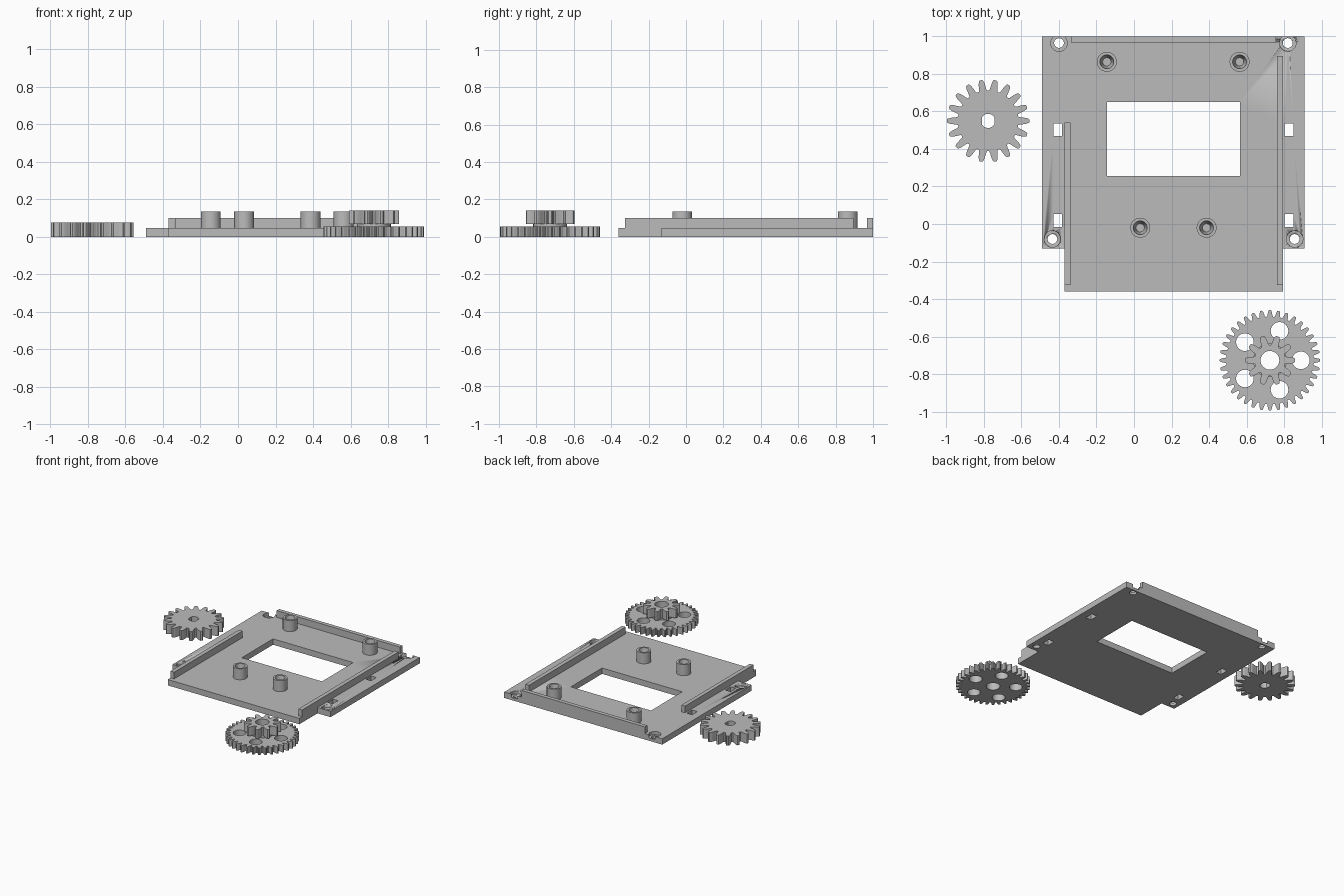
import bpy
import bmesh
from math import cos, sin, pi, radians, asin
from mathutils import Matrix

if "Cube" in bpy.data.objects:
    bpy.data.objects.remove(bpy.data.objects["Cube"], do_unlink=True)

grey = bpy.data.materials.new("plain grey")
grey.use_nodes = True
GREY = (0.5, 0.5, 0.5, 1)
grey.diffuse_color = GREY
grey.node_tree.nodes["Principled BSDF"].inputs["Base Color"].default_value = GREY


def finish(name, bm):
    """Turn a bmesh into a shaded object."""
    bmesh.ops.recalc_face_normals(bm, faces=bm.faces[:])
    mesh = bpy.data.meshes.new(name)
    bm.to_mesh(mesh)
    bm.free()
    mesh.materials.append(grey)
    obj = bpy.data.objects.new(name, mesh)
    bpy.context.collection.objects.link(obj)
    bpy.ops.object.select_all(action='DESELECT')
    obj.select_set(True)
    bpy.context.view_layer.objects.active = obj
    bpy.ops.object.shade_smooth_by_angle(angle=radians(30))
    return obj


def rect(x0, x1, y0, y1):
    return [(x0, y0), (x1, y0), (x1, y1), (x0, y1)]


def circle(x, y, r, n=32):
    return [(x + r * cos(2 * pi * i / n), y + r * sin(2 * pi * i / n)) for i in range(n)]


def prism(name, loops, z0, z1):
    """Extrude an outline with holes between two heights."""
    bm = bmesh.new()
    edges = []
    for loop in loops:
        vs = [bm.verts.new((x, y, z0)) for x, y in loop]
        edges += [bm.edges.new((vs[i - 1], vs[i])) for i in range(len(vs))]
    bmesh.ops.triangle_fill(bm, edges=edges, use_beauty=True, use_dissolve=False,
                            normal=(0, 0, 1))
    top = bmesh.ops.extrude_face_region(bm, geom=bm.faces[:])["geom"]
    bmesh.ops.translate(bm, vec=(0, 0, z1 - z0),
                        verts=[v for v in top if isinstance(v, bmesh.types.BMVert)])
    return finish(name, bm)


def lathe(name, profile, x, y, steps=32):
    """Revolve a radius/height profile about a vertical axis."""
    bm = bmesh.new()
    vs = [bm.verts.new((r, 0, z)) for r, z in profile]
    edges = [bm.edges.new(pair) for pair in zip(vs, vs[1:])]
    bmesh.ops.spin(bm, geom=vs + edges, cent=(0, 0, 0), axis=(0, 0, 1),
                   angle=2 * pi, steps=steps)
    bmesh.ops.remove_doubles(bm, verts=bm.verts[:], dist=0.0001)
    bmesh.ops.transform(bm, matrix=Matrix.Translation((x, y, 0)), verts=bm.verts[:])
    return finish(name, bm)


# Half of one tooth: fraction of the pitch from its middle, fraction of its height
HALF_TOOTH = [(0.40, 0), (0.33, 0.15), (0.28, 0.4), (0.22, 0.7), (0.15, 0.93), (0.09, 1)]


def gear_outline(x, y, root, tip, teeth):
    flank = [(-f, h) for f, h in HALF_TOOTH] + HALF_TOOTH[::-1]
    points = []
    for i in range(teeth):
        for f, h in flank:
            a, r = 2 * pi * (i + f) / teeth, root + (tip - root) * h
            points.append((x + r * cos(a), y + r * sin(a)))
    return points


# Base plate with window, slots and counterbored screw holes
PLATE = 0.047
outline = [(-0.37, -0.36), (0.795, -0.36), (0.795, -0.13), (0.91, -0.13),
           (0.91, 1), (-0.49, 1), (-0.49, -0.13), (-0.37, -0.13)]
screws = [(-0.40, 0.965), (0.82, 0.965), (-0.435, -0.08), (0.857, -0.08)]
loops = [outline, rect(-0.145, 0.565, 0.255, 0.65)]
for x in (-0.43, 0.803):
    for y in (-0.015, 0.47):
        loops.append(rect(x, x + 0.047, y, y + 0.067))
loops += [circle(x, y, 0.026) for x, y in screws]
plate = prism("base_plate", loops, 0, PLATE)
for x, y in screws:
    cutter = prism("counterbore_cutter", [circle(x, y, 0.044)], 0.022, 0.1)
    mod = plate.modifiers.new("counterbore", 'BOOLEAN')
    mod.operation, mod.solver, mod.object = 'DIFFERENCE', 'EXACT', cutter
    bpy.context.view_layer.objects.active = plate
    bpy.ops.object.modifier_apply(modifier=mod.name)
    bpy.data.objects.remove(cutter, do_unlink=True)

# Rails standing on the plate
prism("right_rail", [rect(-0.37, -0.338, -0.325, 0.54)], PLATE, 0.101)
prism("left_rail", [rect(0.762, 0.795, -0.325, 0.895)], PLATE, 0.101)
prism("back_rail", [rect(-0.335, 0.757, 0.968, 1)], PLATE, 0.101)

# Standoffs with tapered blind holes
post = [(0.053, PLATE), (0.053, 0.135), (0.037, 0.135), (0.022, 0.05), (0, 0.05)]
for i, (x, y) in enumerate([(-0.145, 0.865), (0.563, 0.865), (0.033, -0.02), (0.387, -0.02)]):
    lathe(f"standoff_{i + 1}", post, x, y)

# Drive gear with a double-flat bore
gx, gy = -0.778, 0.55
side = [radians(-66 + 12 * i) for i in range(12)]
bore = [(gx + max(-0.033, min(0.033, 0.038 * cos(a + pi / 2 * k))),
         gy + 0.038 * sin(a + pi / 2 * k))
        for k in (0,) for a in [asin(0.5) + 2 * pi * i / 36 for i in range(36)]]
prism("drive_gear", [gear_outline(gx, gy, 0.162, 0.22, 18), bore], 0, 0.076)

# Compound gear: wheel with lightening holes, hub and pinion
cx, cy = 0.725, -0.727
bore = circle(cx, cy, 0.05)
holes = [circle(cx + 0.165 * cos(2 * pi * i / 5), cy + 0.165 * sin(2 * pi * i / 5), 0.047)
         for i in range(5)]
prism("wheel_gear", [gear_outline(cx, cy, 0.233, 0.268, 36), bore] + holes, 0, 0.055)
prism("gear_hub", [circle(cx, cy, 0.09), bore], 0.055, 0.068)
prism("pinion_gear", [gear_outline(cx, cy, 0.083, 0.134, 10), bore], 0.068, 0.14)
